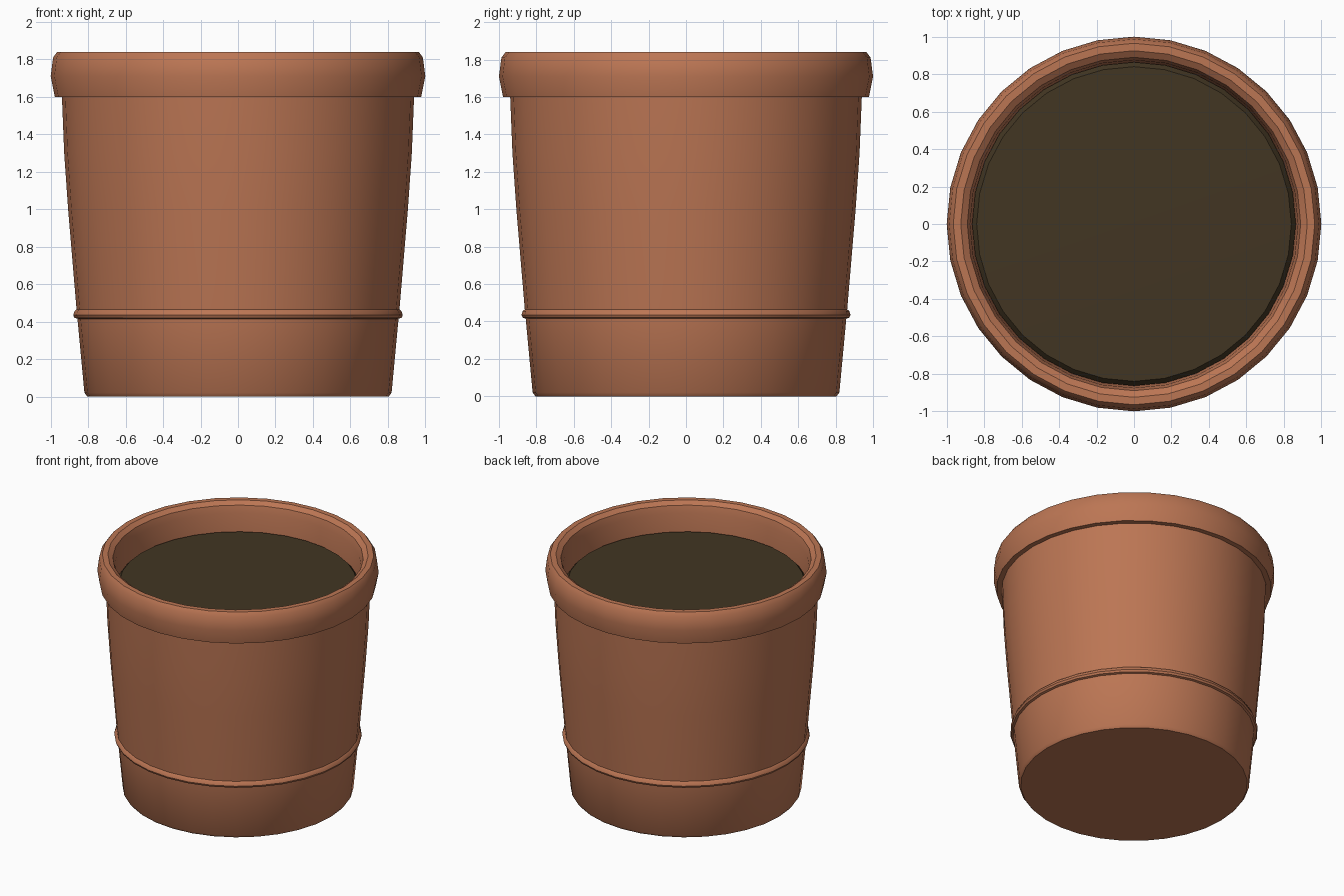
import bpy, bmesh, math

if "Cube" in bpy.data.objects:
    bpy.data.objects.remove(bpy.data.objects["Cube"])

SIDES = 32


def material(name, rgb):
    m = bpy.data.materials.new(name)
    m.diffuse_color = (*rgb, 1.0)
    m.use_nodes = True
    m.node_tree.nodes["Principled BSDF"].inputs["Base Color"].default_value = m.diffuse_color
    return m


def lathe(name, profile, mat):
    """Revolve (radius, height) points around z; radius 0 becomes a pole."""
    bm = bmesh.new()
    rings = []
    for r, z in profile:
        if r == 0:
            rings.append([bm.verts.new((0, 0, z))] * SIDES)
        else:
            rings.append([bm.verts.new((r * math.cos(math.tau * i / SIDES),
                                        r * math.sin(math.tau * i / SIDES), z))
                          for i in range(SIDES)])
    for a, b in zip(rings, rings[1:]):
        for i in range(SIDES):
            j = (i + 1) % SIDES
            bm.faces.new(list(dict.fromkeys((a[i], a[j], b[j], b[i]))))
    bmesh.ops.recalc_face_normals(bm, faces=bm.faces[:])
    mesh = bpy.data.meshes.new(name)
    bm.to_mesh(mesh)
    bm.free()
    mesh.materials.append(mat)
    ob = bpy.data.objects.new(name, mesh)
    bpy.context.collection.objects.link(ob)
    bpy.ops.object.select_all(action='DESELECT')
    ob.select_set(True)
    bpy.context.view_layer.objects.active = ob
    bpy.ops.object.shade_smooth_by_angle(angle=math.radians(35))
    return ob


clay = material("terracotta", (0.50, 0.18, 0.088))
earth = material("dark_soil", (0.054, 0.036, 0.016))

# Base and lower wall, raised band, upper wall, rolled rim, inner wall and floor
foot = [(0, 0), (0.805, 0), (0.82, 0.02), (0.857, 0.415)]
band = [(0.873, 0.42), (0.88, 0.435), (0.873, 0.455), (0.862, 0.465)]
wall = [(0.907, 1.0), (0.928, 1.3), (0.94, 1.6)]
rim = [(0.978, 1.6), (1.0, 1.71), (0.987, 1.81), (0.965, 1.84),
       (0.925, 1.84), (0.89, 1.815), (0.875, 1.76)]
inside = [(0.867, 1.6), (0.84, 1.3), (0.75, 0.1), (0, 0.1)]
lathe("pot", foot + band + wall + rim + inside, clay)

# Soil filling with a sloped edge
lathe("soil", [(0, 1.57), (0.864, 1.57), (0.864, 1.6), (0.84, 1.63), (0, 1.635)], earth)
